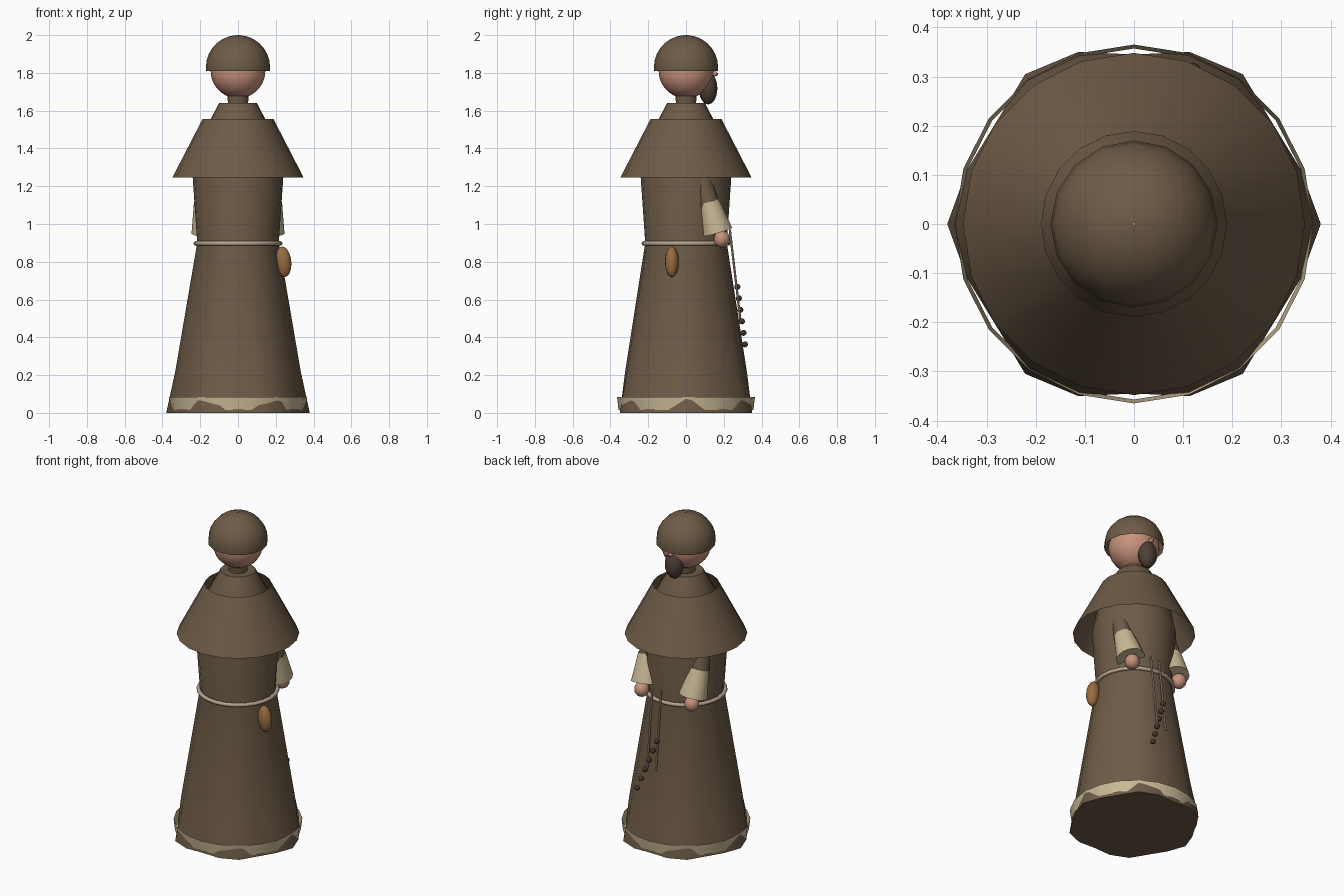
import bpy, bmesh, math
from mathutils import Vector

if "Cube" in bpy.data.objects:
    bpy.data.objects.remove(bpy.data.objects["Cube"])


def material(name, r, g, b):
    m = bpy.data.materials.new(name)
    m.diffuse_color = (r, g, b, 1)
    m.use_nodes = True
    m.node_tree.nodes["Principled BSDF"].inputs["Base Color"].default_value = m.diffuse_color
    return m


CLOTH = material("brown_cloth", 0.155, 0.105, 0.063)
CREAM = material("cream_cloth", 0.58, 0.48, 0.30)
SKIN = material("skin", 0.58, 0.29, 0.20)
ROPE = material("rope", 0.48, 0.37, 0.27)
LEATHER = material("leather", 0.32, 0.15, 0.05)
HAIR = material("hair", 0.075, 0.052, 0.038)
WOOD = material("dark_wood", 0.06, 0.035, 0.025)


def finish(ob, name, mat, angle=40):
    ob.name = name
    ob.data.name = name
    ob.data.materials.append(mat)
    bpy.ops.object.select_all(action='DESELECT')
    ob.select_set(True)
    bpy.context.view_layer.objects.active = ob
    bpy.ops.object.shade_smooth_by_angle(angle=math.radians(angle))
    return ob


def lathe(name, profile, mat, sides=20, caps=False):
    """Profile points are (radius, z, fold depth); folds ripple six times round."""
    bm = bmesh.new()
    rings = []
    for r, z, fold in profile:
        ring = []
        for i in range(sides):
            a = 2 * math.pi * i / sides
            rr = r + fold * math.cos(6 * a)
            ring.append(bm.verts.new((rr * math.cos(a), rr * math.sin(a), z)))
        rings.append(ring)
    for lo, hi in zip(rings, rings[1:]):
        for i in range(sides):
            j = (i + 1) % sides
            bm.faces.new((lo[i], lo[j], hi[j], hi[i]))
    if caps:
        bm.faces.new(rings[0][::-1])
        bm.faces.new(rings[-1])
    me = bpy.data.meshes.new(name)
    bm.to_mesh(me)
    bm.free()
    ob = bpy.data.objects.new(name, me)
    bpy.context.collection.objects.link(ob)
    return finish(ob, name, mat)


def ball(name, loc, scale, mat, seg=16, rings=12, tilt=0):
    bpy.ops.mesh.primitive_uv_sphere_add(segments=seg, ring_count=rings, radius=1,
                                         location=loc, rotation=(0, tilt, 0))
    ob = bpy.context.object
    ob.scale = scale
    return finish(ob, name, mat)


def limb(name, a, b, r1, r2, mat, sides=16):
    """Tapered cylinder from a to b."""
    a, b = Vector(a), Vector(b)
    d = b - a
    bpy.ops.mesh.primitive_cone_add(vertices=sides, radius1=r1, radius2=r2,
                                    depth=d.length, location=(a + b) / 2)
    ob = bpy.context.object
    ob.rotation_euler = d.to_track_quat('Z', 'Y').to_euler()
    return finish(ob, name, mat)


# Robe with rippled hem, running up to the collar
lathe("robe", [(0.3625, 0, 0.0175), (0.327, 0.22, 0.005), (0.216, 0.90, 0),
               (0.24, 1.25, 0), (0.20, 1.45, 0), (0.10, 1.64, 0)], CLOTH, caps=True)
lathe("hem_trim", [(0.357, 0.015, 0), (0.365, 0.083, 0)], CREAM)
lathe("shoulder_cape", [(0.348, 1.245, 0), (0.188, 1.555, 0)], CLOTH)

# Head, cap, nose and beard
limb("neck", (0, 0, 1.60), (0, 0, 1.72), 0.05, 0.06, CLOTH)
ball("head", (0, 0, 1.81), (0.145, 0.145, 0.145), SKIN, 20, 14)
dome = [(0.17 * math.cos(t), 1.83 + 0.17 * math.sin(t), 0)
        for t in [math.radians(d) for d in (-7, 0, 12, 24, 36, 48, 60, 72, 83, 89)]]
lathe("cap", dome, CLOTH, sides=16)
ball("beard", (0, 0.117, 1.718), (0.056, 0.049, 0.085), HAIR)
ball("nose", (0, 0.15, 1.795), (0.016, 0.02, 0.014), SKIN, 8, 6)

# Arms
for s, side in ((1, "right"), (-1, "left")):
    limb(side + "_sleeve", (s * 0.17, 0.035, 1.42), (s * 0.178, 0.122, 1.10),
         0.04, 0.055, CLOTH)
    limb(side + "_cuff", (s * 0.178, 0.12, 1.12), (s * 0.165, 0.166, 0.958),
         0.056, 0.082, CREAM)
    ball(side + "_hand", (s * 0.173, 0.19, 0.92), (0.043, 0.043, 0.045), SKIN)

# Belt, pouch and hanging cords
bpy.ops.mesh.primitive_torus_add(major_segments=24, minor_segments=8, major_radius=0.224,
                                 minor_radius=0.012, location=(0, 0, 0.897))
finish(bpy.context.object, "rope_belt", ROPE, 60)
ball("pouch", (0.24, -0.075, 0.80), (0.042, 0.036, 0.081), LEATHER, tilt=-0.1)
for i, x in enumerate((0.01, 0.07)):
    limb(f"belt_cord_{i + 1}", (x, 0.232, 0.97), (x - 0.003, 0.288, 0.49),
         0.006, 0.006, ROPE, 8)

# Prayer beads
start, end = Vector((0.012, 0.272, 0.667)), Vector((0.12, 0.312, 0.363))
for i in range(6):
    ball(f"bead_{i + 1}", start.lerp(end, i / 5), (0.016,) * 3, WOOD, 10, 8)
